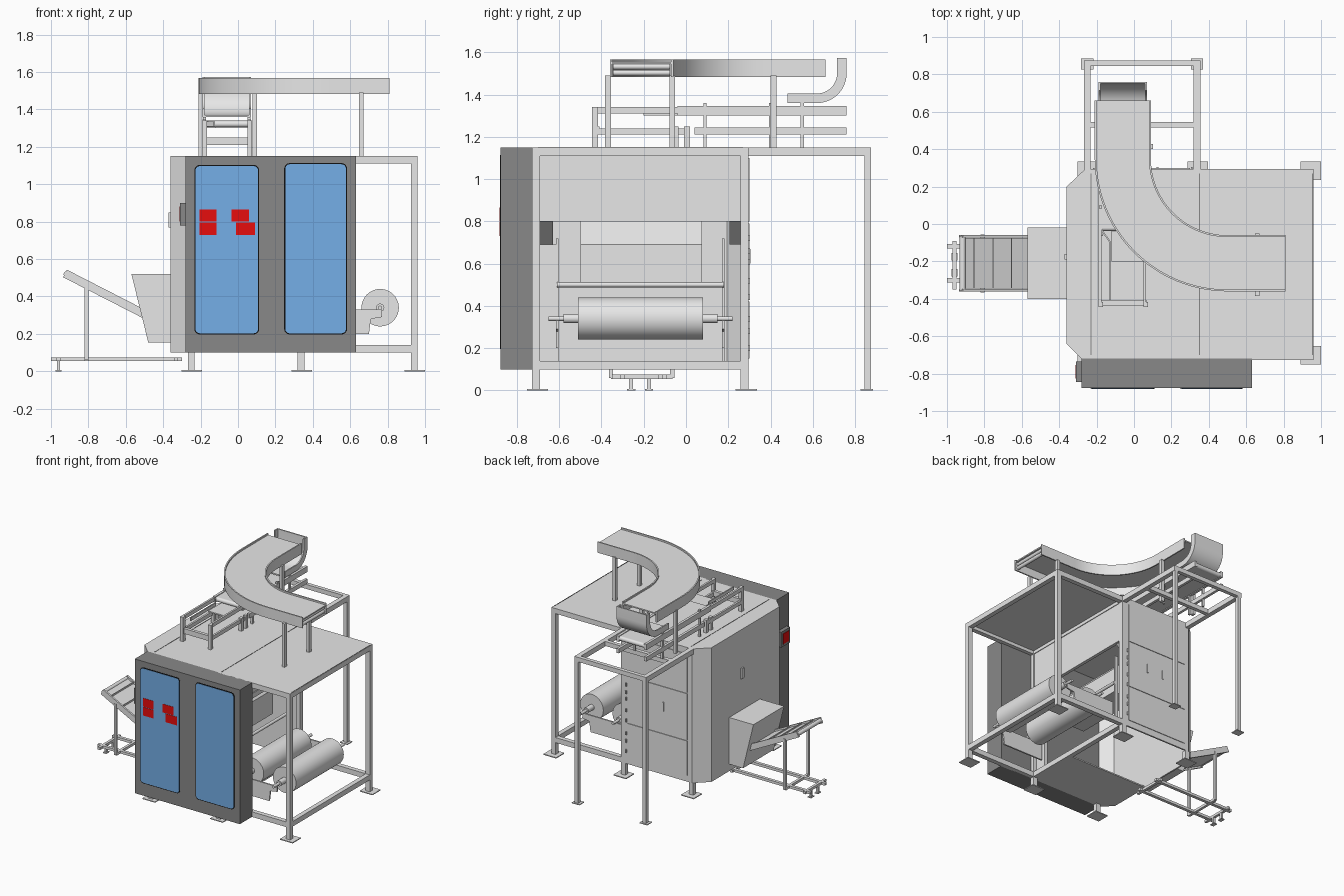
import bpy, bmesh, math
from mathutils import Vector, Matrix

cube = bpy.data.objects.get("Cube")
if cube:
    bpy.data.objects.remove(cube, do_unlink=True)

def material(name, r, g, b):
    m = bpy.data.materials.new(name)
    m.use_nodes = True
    m.diffuse_color = (r, g, b, 1)
    m.node_tree.nodes["Principled BSDF"].inputs["Base Color"].default_value = (r, g, b, 1)
    return m

GREY = material("light grey", .8, .8, .8)
DARK = material("dark grey", .25, .25, .25)
BLUE = material("window blue", .18, .43, .81)
RED = material("signal red", .8, .004, .004)
BLACK = material("black", .005, .005, .005)

def finish(name, bm, mat, smooth=False):
    bmesh.ops.recalc_face_normals(bm, faces=bm.faces)
    me = bpy.data.meshes.new(name)
    bm.to_mesh(me)
    bm.free()
    me.materials.append(mat)
    ob = bpy.data.objects.new(name, me)
    bpy.context.collection.objects.link(ob)
    if smooth:
        bpy.ops.object.select_all(action='DESELECT')
        ob.select_set(True)
        bpy.context.view_layer.objects.active = ob
        bpy.ops.object.shade_smooth_by_angle(angle=math.radians(35))
    return ob

def box(name, x, y, z, mat=GREY):
    bm = bmesh.new()
    bmesh.ops.create_cube(bm, size=1)
    for v in bm.verts:
        v.co = [r[0] if c < 0 else r[1] for c, r in zip(v.co, (x, y, z))]
    return finish(name, bm, mat)

def place(u, v, w, axis):
    return {'x': (w, u, v), 'y': (u, w, v), 'z': (u, v, w)}[axis]

def prism(name, pts, axis, a, b, mat=GREY):
    bm = bmesh.new()
    f = bm.faces.new([bm.verts.new(place(u, v, a, axis)) for u, v in pts])
    ext = bmesh.ops.extrude_face_region(bm, geom=[f])["geom"]
    shift = Vector(place(0, 0, b - a, axis))
    bmesh.ops.translate(bm, vec=shift, verts=[e for e in ext if isinstance(e, bmesh.types.BMVert)])
    return finish(name, bm, mat)

def band(name, path, o0, o1, w0, w1, axis='z', mat=GREY):
    """Rectangular section swept along a flat path, offset to its left side."""
    bm = bmesh.new()
    pts = [Vector(p) for p in path]
    rings = []
    for i, p in enumerate(pts):
        a = (p - pts[i - 1]).normalized() if i else (pts[1] - p).normalized()
        b = (pts[i + 1] - p).normalized() if i < len(pts) - 1 else a
        t = (a + b).normalized()
        n = Vector((-t.y, t.x)) / max(t.dot(a), .3)
        rings.append([bm.verts.new(place(*(p + n * o), w, axis))
                      for o, w in ((o0, w0), (o1, w0), (o1, w1), (o0, w1))])
    for r, s in zip(rings, rings[1:]):
        for k in range(4):
            bm.faces.new((r[k], r[k - 1], s[k - 1], s[k]))
    bm.faces.new(rings[0])
    bm.faces.new(rings[-1])
    return finish(name, bm, mat, True)

def beam(name, p, q, w, h=None, mat=GREY, sides=0):
    """Bar from p to q; round when sides are given (w is then the radius)."""
    p, q = Vector(p), Vector(q)
    d = q - p
    bm = bmesh.new()
    if sides:
        bmesh.ops.create_cone(bm, cap_ends=True, segments=sides, radius1=w, radius2=w, depth=d.length)
    else:
        bmesh.ops.create_cube(bm, size=1)
        bmesh.ops.scale(bm, vec=(w, h or w, d.length), verts=bm.verts)
    rot = d.to_track_quat('Z', 'Y').to_matrix().to_4x4()
    bmesh.ops.transform(bm, matrix=Matrix.Translation((p + q) / 2) @ rot, verts=bm.verts)
    return finish(name, bm, mat, sides > 0)

def arc(cx, cy, r, a0, a1, n):
    return [(cx + r * math.cos(math.radians(a0 + (a1 - a0) * i / n)),
             cy + r * math.sin(math.radians(a0 + (a1 - a0) * i / n))) for i in range(n + 1)]

def rounded(x0, x1, z0, z1, r):
    return (arc(x1 - r, z1 - r, r, 0, 90, 5) + arc(x0 + r, z1 - r, r, 90, 180, 5)
            + arc(x0 + r, z0 + r, r, 180, 270, 5) + arc(x1 - r, z0 + r, r, 270, 360, 5))

# Front cabinet with windows, signal labels and operator panel
box("front_cabinet", (-.28, .63), (-.877, -.72), (.1, 1.15), DARK)
for x0, x1, top in ((-.227, .107, 1.097), (.253, .577, 1.107)):
    prism("window_seal", rounded(x0 - .006, x1 + .006, .197, top + .006, .029), 'y', -.879, -.877, BLACK)
    prism("window", rounded(x0, x1, .203, top, .023), 'y', -.881, -.879, BLUE)
for x0, x1, z0 in ((-.205, -.115, .8), (-.205, -.115, .73), (-.035, .06, .8), (-.01, .09, .73)):
    box("red_label", (x0, x1), (-.883, -.881), (z0, z0 + .066), RED)
box("operator_panel", (-.31, -.28), (-.845, -.735), (.78, .9), DARK)
box("operator_screen", (-.314, -.31), (-.825, -.755), (.8, .88), RED)

# Enclosure: wrapped side and back wall, roof and floor
wall = [(-.28, -.72), (-.36, -.64), (-.36, .2), (-.26, .295), (.35, .295)]
band("enclosure_wall", wall, -.012, 0, .1, 1.15)
prism("roof", wall + [(.96, .295), (.96, -.72)], 'z', 1.135, 1.15)
prism("floor", [(-.28, -.72), (-.36, -.64), (-.36, -.3), (.33, -.3), (.33, -.72)], 'z', .1, .11)
box("upper_side_panel", (.335, .35), (-.69, .265), (.84, 1.11))
box("side_panel_rail", (.33, .355), (-.69, .265), (.8, .84))
box("side_cover", (.32, .33), (-.72, -.615), (.14, .69))
for z0, z1 in ((.15, .42), (.43, .79), (.8, 1.1)):
    box("back_panel", (-.22, .3), (.295, .3), (z0, z1))
for z in (.2, .28, .34, .44, .52, .61, .66, .72):
    box("hinge", (.306, .314), (.295, .304), (z - .013, z + .013))
for x in (-.02, .12):
    box("door_handle", (x, x + .01), (.3, .306), (.6, .67))
box("side_handle", (-.372, -.36), (-.19, -.16), (.77, .85))
for x in (-.23, .35, .955):
    box("roof_seam", (x - .002, x + .002), (-.7, .27), (1.15, 1.152), DARK)

# Main frame: legs, feet and rails
for x in (-.25, .337, .942):
    for y in (-.71, .277):
        z_top = 1.135 if x > .3 else .1
        box("leg", (x - .018, x + .018), (y - .018, y + .018), (0, z_top))
        box("foot", (x - .052, x + .058), (y - .042, y + .058), (0, .007))
for z in (.1, 1.11):
    for y in (-.71, .277):
        box("long_rail", (.337, .96), (y - .018, y + .018), (z, z + .04))
    for x in (.337, .942):
        box("cross_rail", (x - .018, x + .018), (-.72, .29), (z, z + .04))

# Rear overhead frame
for x in (-.25, .337):
    box("rear_post", (x - .015, x + .015), (.845, .875), (0, 1.15))
    box("rear_foot", (x - .033, x + .033), (.825, .885), (0, .006))
    box("rear_rail", (x - .018, x + .018), (.29, .875), (1.11, 1.15))
for y in (.53, .86):
    box("rear_cross_rail", (-.25, .337), (y - .015, y + .015), (1.115, 1.15))

# Film rolls on axles with brackets
for x in (.76, .48):
    beam("film_roll", (x, -.51, .34), (x, .08, .34), .1, sides=40)
    beam("roll_collar", (x, -.58, .34), (x, .15, .34), .022, sides=20)
    beam("roll_axle", (x, -.65, .34), (x, .22, .34), .011, sides=16)
for y in (-.615, .17):
    prism("roll_bracket", [(.35, .2), (.7, .2), (.71, .28), (.77, .29), (.77, .33), (.35, .33)], 'y', y, y + .012)
    box("inner_upright", (.3, .33), (y, y + .012), (.14, .72))
beam("guide_rod", (.33, -.61, .5), (.33, .18, .5), .012, sides=12)
prism("film_former", [(.05, .5), (.25, .5), (.25, .69), (.14, .8), (.05, .8)], 'y', -.5, .075)
for y0, y1 in ((-.69, -.63), (.205, .265)):
    prism("corner_gusset", [(.2, .69), (.34, .8), (.2, .8)], 'y', y0, y1)

# Curved overhead chute: deck with skirts, end roller and posts
path = [(-.06, .66)] + arc(.5, .35, .56, 180, 270, 28) + [(.81, -.21)]
band("chute_deck", path, -.145, .145, 1.545, 1.555)
for o in (-.15, .14):
    band("chute_skirt", path, o, o + .01, 1.483, 1.567)
for z in (1.503, 1.532):
    beam("chute_end_roller", (.79, -.345, z), (.79, -.075, z), .014, sides=16)
for x, y in ((.66, -.065), (.66, -.37), (-.2, .415), (.09, .415)):
    box("chute_post", (x - .012, x + .012), (y - .014, y + .014), (1.15, 1.49))

# Turn-down chute at the rear
bend = [(.48, 1.36)] + arc(.62, 1.5, .14, -90, 0, 12) + [(.76, 1.573)]
band("bend_plate", bend, 0, .01, -.19, .07, 'x')
for x in (-.19, .06):
    band("bend_side", bend, 0, .045, x, x + .01, 'x')

# Discharge conveyor below the chute, with front guide rails
box("conveyor_belt", (-.17, .05), (-.02, .74), (1.305, 1.34))
for y in (-.02, .74):
    beam("belt_roller", (-.17, y, 1.322), (.05, y, 1.322), .018, sides=20)
for x in (-.19, .05):
    box("conveyor_rail", (x, x + .02), (-.04, .76), (1.3, 1.345))
    box("lower_rail", (x, x + .02), (.04, .76), (1.21, 1.245))
    for y in (.09, .4, .55):
        box("conveyor_post", (x + .002, x + .018), (y - .008, y + .008), (1.15, 1.36))
    for z in (1.21, 1.31):
        box("guide_rail", (x, x + .015), (-.42, .01), (z, z + .03))
    for y in (-.43, -.05, .005):
        box("guide_post", (x, x + .025), (y - .014, y + .014), (1.15, 1.34 if y < -.1 else 1.25))
box("guide_cross_rail", (-.19, .07), (-.435, -.41), (1.21, 1.25))
band("slanted_guide", [(-.18, -.03), (-.13, -.1), (-.13, -.41)], 0, .008, 1.31, 1.335)
box("transfer_plate", (-.12, .05), (-.2, -.02), (1.3, 1.31))

# Infeed hopper and inclined conveyor
prism("hopper", [(-.57, .52), (-.355, .52), (-.355, .155), (-.48, .155)], 'y', -.4, -.02)
lo, hi = Vector((-.49, 0, .3)), Vector((-.925, 0, .523))
at = lambda t, y, dz=0: lo.lerp(hi, t) + Vector((0, y, dz))
beam("incline_belt", at(0, -.21), at(1, -.21), .27, .02)
for y in (-.355, -.065):
    beam("incline_side", at(0, y), at(1, y), .014, .045)
    box("incline_post", (-.82, -.8), (y - .01, y + .01), (.06, .46))
for t in (.38, .61, .84):
    beam("belt_cleat", at(t, -.345, .014), at(t, -.075, .014), .006, .016)
beam("incline_roller", at(.98, -.355), at(.98, -.065), .016, sides=20)
box("incline_post_brace", (-.82, -.8), (-.355, -.065), (.055, .075))
for y, y_foot in ((-.3, -.26), (-.12, -.175)):
    box("base_rail", (-1, -.3), (y - .012, y + .012), (.055, .075))
    box("base_foot", (-.968, -.952), (y_foot - .01, y_foot + .01), (0, .055))
    box("base_foot_pad", (-.975, -.945), (y_foot - .02, y_foot + .02), (0, .006))
for x in (-.96, -.33):
    box("base_cross_rail", (x - .01, x + .01), (-.35, -.09), (.055, .075))
